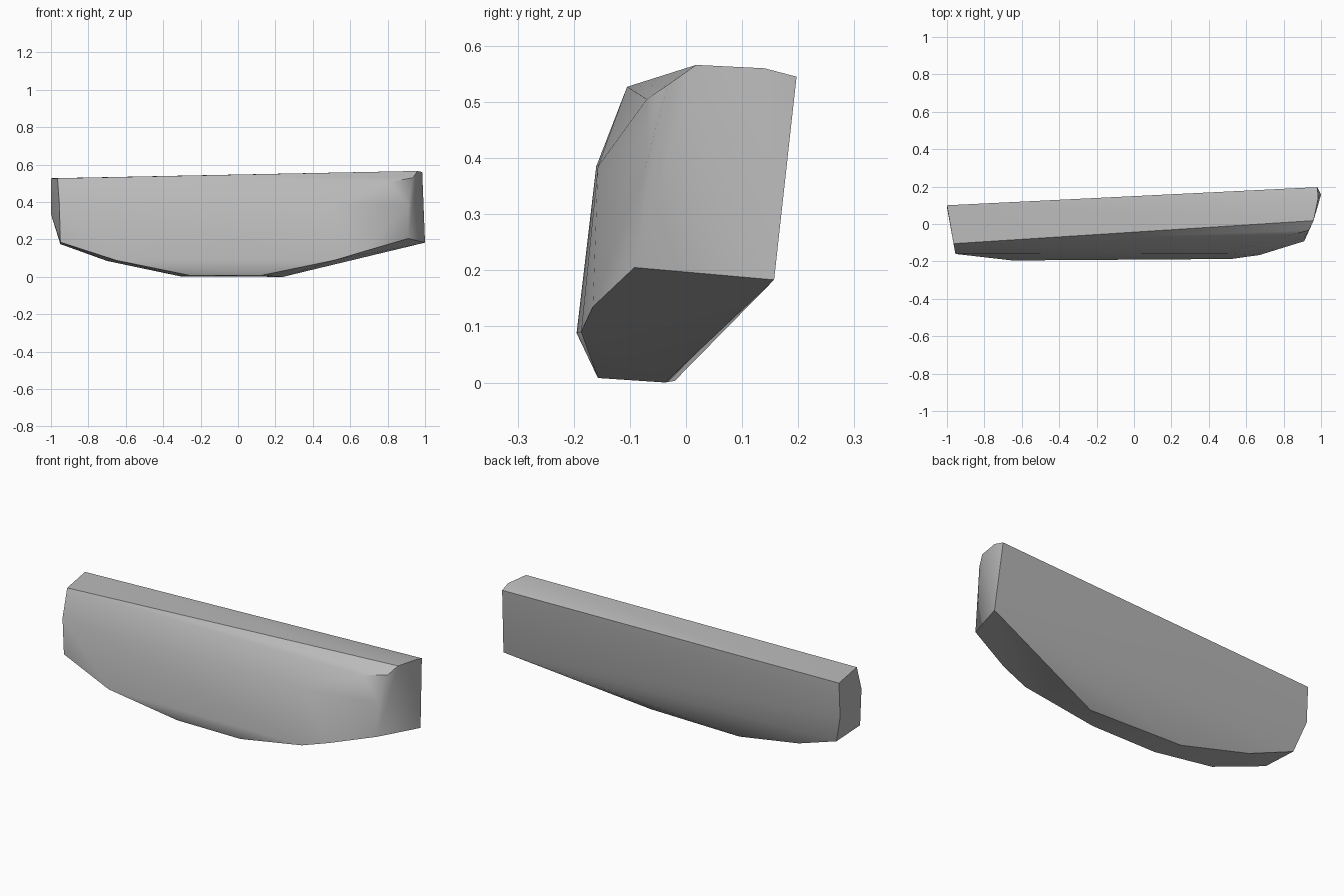
import bpy, bmesh, math

cube = bpy.data.objects.get("Cube")
if cube:
    bpy.data.objects.remove(cube)


def make_material(name, colour):
    mat = bpy.data.materials.new(name)
    mat.use_nodes = True
    mat.diffuse_color = colour
    mat.node_tree.nodes["Principled BSDF"].inputs["Base Color"].default_value = colour
    return mat


# Long edges of the faceted block, each running along its length
top_back = [(-1, .1, .527), (.985, .14, .56), (.98, .197, .545)]
top_front = [(-.965, -.105, .527), (.96, .018, .566)]
shoulder = [(.8, -.07, .505), (.935, -.033, .53)]
front_bulge = [(-.955, -.16, .385), (.5, -.157, .385), (.91, -.072, .385)]
front_keel = [(-.95, -.155, .185), (-.65, -.195, .088), (-.26, -.157, .008),
              (.125, -.157, .008), (.52, -.187, .09), (.67, -.166, .135),
              (.91, -.092, .205)]
back_keel = [(-1, .09, .335), (-.95, .05, .175), (-.7, .02, .085),
             (-.31, -.02, .003), (.24, -.037, 0), (1, .157, .183)]

# Skin the edges into one closed convex block
bm = bmesh.new()
for edge in (top_back, top_front, shoulder, front_bulge, front_keel, back_keel):
    for point in edge:
        bm.verts.new(point)
bmesh.ops.convex_hull(bm, input=bm.verts)
bmesh.ops.dissolve_limit(bm, angle_limit=math.radians(1.5),
                         verts=bm.verts, edges=bm.edges)
bmesh.ops.recalc_face_normals(bm, faces=bm.faces)

mesh = bpy.data.meshes.new("curved_block")
bm.to_mesh(mesh)
bm.free()
block = bpy.data.objects.new("curved_block", mesh)
bpy.context.collection.objects.link(block)
mesh.materials.append(make_material("plain grey", (.5, .5, .5, 1)))

# Soft shading across the bulge, crisp rims at the ends and underside
bpy.ops.object.select_all(action="DESELECT")
block.select_set(True)
bpy.context.view_layer.objects.active = block
bpy.ops.object.shade_smooth_by_angle(angle=math.radians(32))
